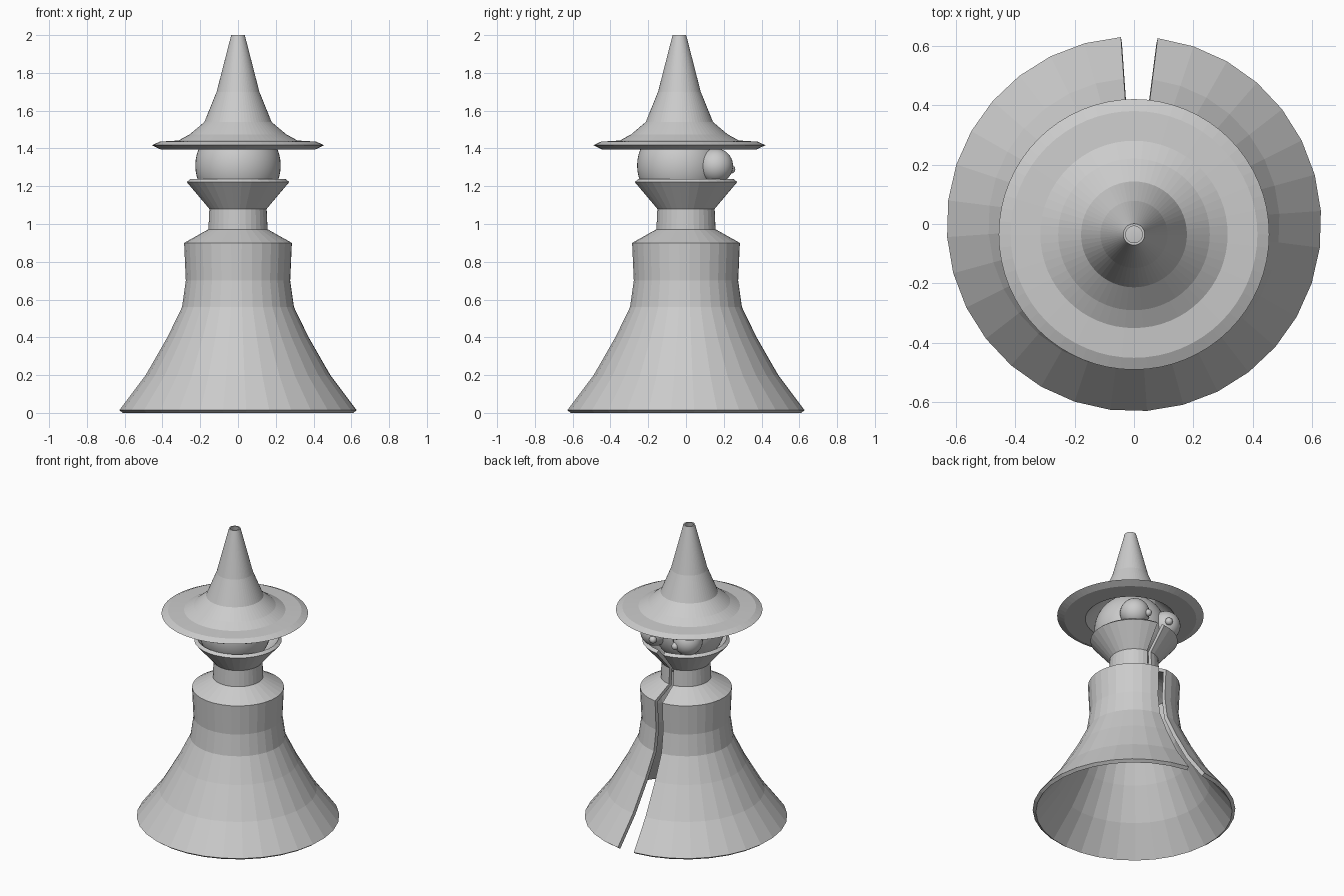
import bpy, bmesh
from math import radians, cos, sin, pi
from mathutils import Matrix

if "Cube" in bpy.data.objects:
    bpy.data.objects.remove(bpy.data.objects["Cube"])


def add_object(name, bm):
    me = bpy.data.meshes.new(name)
    bm.to_mesh(me)
    bm.free()
    ob = bpy.data.objects.new(name, me)
    bpy.context.collection.objects.link(ob)
    return ob


def lathe(name, profile, segs, used=None, start=0.0, y=0.0, loop=False):
    """Revolve an (r, z) profile; used < segs leaves a slit, loop closes the section."""
    used = used or segs
    full = used == segs
    bm = bmesh.new()
    rings = []
    for j in range(used if full else used + 1):
        a = start + 2 * pi * j / segs
        rings.append([bm.verts.new((r * cos(a), y + r * sin(a), z)) for r, z in profile])
    n = len(profile)
    for j in range(used):
        a, b = rings[j], rings[(j + 1) % len(rings)]
        for i in range(n if loop else n - 1):
            k = (i + 1) % n
            bm.faces.new((a[i], b[i], b[k], a[k]))
    return add_object(name, bm)


def ball(name, loc, r, u=32, v=20):
    bm = bmesh.new()
    bmesh.ops.create_uvsphere(bm, u_segments=u, v_segments=v, radius=r,
                              matrix=Matrix.Translation(loc))
    for f in bm.faces:
        f.smooth = True
    return add_object(name, bm)


# Flared robe with shoulders and collar, slit along the back
robe = lathe("robe", [(0.63, 0.014), (0.49, 0.20), (0.375, 0.40), (0.297, 0.56),
                      (0.277, 0.70), (0.286, 0.90), (0.157, 0.972),
                      (0.152, 1.08), (0.272, 1.222)],
             32, used=31, start=radians(94))
shell = robe.modifiers.new("thickness", "SOLIDIFY")
shell.thickness = 0.025
shell.offset = -1

# Pointed hat: hollow shell with a wide brim and an open tip
lathe("hat", [(0.41, 1.395), (0.455, 1.417), (0.415, 1.436), (0.315, 1.442),
              (0.255, 1.475), (0.178, 1.54), (0.113, 1.70), (0.036, 2.0),
              (0.028, 2.0), (0.095, 1.70), (0.155, 1.53), (0.23, 1.45), (0.28, 1.395)],
      64, y=-0.035, loop=True)

# Head
ball("head", (0, -0.033, 1.31), 0.226, 48, 24)

# Eyes with slightly crossed pupils, looking out of the slit side
for side, s in (("left", -1), ("right", 1)):
    ball(side + "_eye", (s * 0.125, 0.157, 1.308), 0.092)
    ball(side + "_pupil", (s * 0.085, 0.237, 1.29), 0.024, 16, 10)
